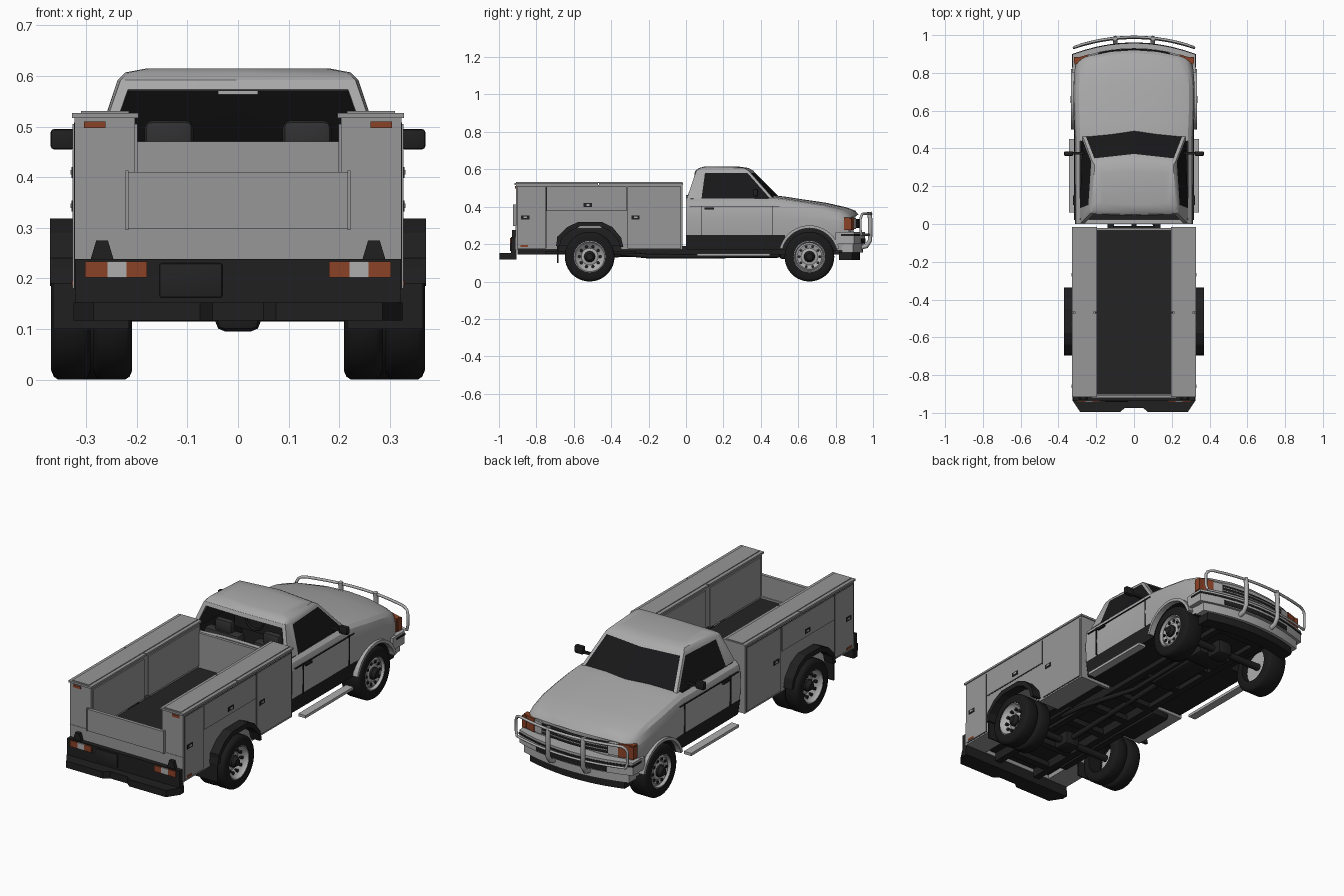
import bpy, bmesh, math

if "Cube" in bpy.data.objects:
    bpy.data.objects.remove(bpy.data.objects["Cube"])

def material(name, r, g, b):
    m = bpy.data.materials.new(name)
    m.diffuse_color = (r, g, b, 1)
    m.use_nodes = True
    m.node_tree.nodes["Principled BSDF"].inputs["Base Color"].default_value = m.diffuse_color
    return m

PAINT = material("cab grey paint", .40, .40, .40)
UTIL = material("utility body grey", .31, .31, .31)
TRIM = material("black trim", .014, .014, .015)
TYRE = material("tyre rubber", .010, .010, .010)
GLASS = material("dark glass", .009, .009, .010)
FLOOR = material("bed liner", .017, .017, .017)
ORANGE = material("orange lens", .26, .055, .02)
SILVER = material("silver metal", .42, .42, .42)
SEAT = material("seat fabric", .03, .03, .032)

def apply(o, kind, **kw):
    m = o.modifiers.new(kind, kind)
    for k, v in kw.items():
        setattr(m, k, v)
    bpy.context.view_layer.objects.active = o
    bpy.ops.object.modifier_apply(modifier=m.name)

def smooth(o, angle=35):
    o.data.shade_smooth()
    o.data.set_sharp_from_angle(angle=math.radians(angle))

def from_bm(name, bm, mats, mirror=False):
    me = bpy.data.meshes.new(name)
    bm.to_mesh(me)
    bm.free()
    o = bpy.data.objects.new(name, me)
    bpy.context.collection.objects.link(o)
    for m in mats if isinstance(mats, list) else [mats]:
        me.materials.append(m)
    if mirror:
        apply(o, 'MIRROR', use_mirror_merge=False)
    return o

def loft(name, rings, mats, mirror=False, caps=True, closed=False):
    """Skin a list of equally long point rings."""
    bm = bmesh.new()
    vs = [[bm.verts.new(p) for p in r] for r in rings]
    n, k = len(rings[0]), len(rings)
    for i in range(k if closed else k - 1):
        a, b = vs[i], vs[(i + 1) % k]
        for j in range(n):
            bm.faces.new((a[j], a[(j + 1) % n], b[(j + 1) % n], b[j]))
    if caps and not closed:
        bm.faces.new(vs[0])
        bm.faces.new(vs[-1])
    bmesh.ops.recalc_face_normals(bm, faces=bm.faces)
    return from_bm(name, bm, mats, mirror)

def box(name, x, y, z, mat, mirror=False, bevel=0):
    o = loft(name, [[(x[0], y[0], h), (x[1], y[0], h), (x[1], y[1], h), (x[0], y[1], h)] for h in z], mat, mirror)
    if bevel:
        apply(o, 'BEVEL', width=bevel, segments=2)
        smooth(o)
    return o

def prism_x(name, pts, x, mat, mirror=True):
    return loft(name, [[(h, a, b) for a, b in pts] for h in x], mat, mirror)

def lathe(name, prof, y, z, mat, mirror=True, n=36, closed=False):
    """Revolve (radius, x) points about a crosswise axis."""
    rings = [[(x, y + r * math.cos(2 * math.pi * i / n), z + r * math.sin(2 * math.pi * i / n)) for i in range(n)]
             for r, x in prof]
    o = loft(name, rings, mat, mirror, closed=closed)
    smooth(o)
    return o

def tube(name, pts, r, mat, mirror=False):
    cu = bpy.data.curves.new(name, 'CURVE')
    cu.dimensions = '3D'
    cu.bevel_depth, cu.bevel_resolution, cu.use_fill_caps = r, 2, True
    s = cu.splines.new('POLY')
    s.points.add(len(pts) - 1)
    for p, c in zip(s.points, pts):
        p.co = (*c, 1)
    o = bpy.data.objects.new(name, cu)
    bpy.context.collection.objects.link(o)
    bpy.ops.object.select_all(action='DESELECT')
    o.select_set(True)
    bpy.context.view_layer.objects.active = o
    bpy.ops.object.convert(target='MESH')
    o = bpy.context.view_layer.objects.active
    o.data.materials.clear()
    o.data.materials.append(mat)
    if mirror:
        apply(o, 'MIRROR', use_mirror_merge=False)
    smooth(o, 50)

def bow(x, yc, k=.055):
    return yc - k * (x / .31) ** 2

def bow_strip(name, x, z, yc, depth, mat, mirror=False, n=10):
    """Bar that follows the curved nose."""
    xs = [x[0] + (x[1] - x[0]) * i / n for i in range(n + 1)]
    o = loft(name, [[(h, bow(h, yc) - depth, z[0]), (h, bow(h, yc), z[0]), (h, bow(h, yc), z[1]),
                     (h, bow(h, yc) - depth, z[1])] for h in xs], mat, mirror)
    smooth(o)

# Cab lower body with hood
rings = []
for y, w, zt, zb, b in [(0, .313, .45, .17, 0), (.25, .315, .45, .17, 0), (.46, .315, .45, .17, 0), (.53, .318, .442, .17, 0),
                        (.62, .321, .428, .17, .005), (.75, .321, .409, .17, .02), (.86, .315, .384, .165, .045),
                        (.905, .309, .367, .165, .055), (.922, .303, .345, .165, .055)]:
    half = [(w - .015, zb), (w - .004, .25), (w, .33), (w - .003, zt - .05), (w - .012, zt - .022), (w - .03, zt - .006),
            (w - .07, zt + .002), (.12, zt + .010)]
    ring = [(0, zb)] + half + [(0, zt + .012)] + [(-a, c) for a, c in reversed(half)]
    rings.append([(a, y - b * (a / .31) ** 2, c) for a, c in ring])
cab = loft("cab_lower_body", rings, [PAINT, TRIM])
for p in cab.data.polygons:
    if p.normal.z < -.6 or (p.center.z < .25 and p.center.y < .53 and abs(p.normal.x) > .5):
        p.material_index = 1
cutters = [lathe("wheel_arch_cutter", [(.152, .19), (.152, .4)], .66, .135, [PAINT, TRIM]),
           box("cabin_cutter", (-.285, .285), (.025, .44), (.2, .6), [PAINT, TRIM])]
for c in cutters:
    for p in c.data.polygons:
        p.material_index = 1
    apply(cab, 'BOOLEAN', operation='DIFFERENCE', object=c, solver='EXACT')
    bpy.data.objects.remove(c)
smooth(cab, 28)

# Cab roof, pillars and windows
bm = bmesh.new()
vs = []
for z, half in [(.445, [(0, .505), (.272, .465), (.287, .07), (.283, .005), (0, 0)]),
                (.592, [(0, .36), (.222, .335), (.238, .09), (.232, .055), (0, .05)]),
                (.607, [(0, .335), (.208, .31), (.222, .1), (.215, .075), (0, .07)]),
                (.615, [(0, .28), (.17, .265), (.18, .12), (.17, .11), (0, .1)])]:
    vs.append([bm.verts.new((x, y, z)) for x, y in half + [(-x, y) for x, y in half[3:0:-1]]])
grid = [[bm.faces.new((a[j], a[(j + 1) % 8], b[(j + 1) % 8], b[j])) for j in range(8)] for a, b in zip(vs, vs[1:])]
bm.faces.new(vs[-1])
bmesh.ops.recalc_face_normals(bm, faces=bm.faces)
g = grid[0]
for panes, t in (([g[0], g[7]], .016), ([g[1]], .013), ([g[6]], .013), ([g[3], g[4]], .02)):
    bmesh.ops.inset_region(bm, faces=panes, thickness=t, depth=0, use_even_offset=True)
    for f in panes:
        f.material_index = 1
bmesh.ops.delete(bm, geom=[g[3], g[4]], context='FACES')
roof = from_bm("cab_roof_and_windows", bm, [PAINT, GLASS, TRIM, TRIM])
apply(roof, 'SOLIDIFY', thickness=.01, offset=-1, material_offset=2)
smooth(roof, 30)

# Cabin interior
box("seat_cushion", (.03, .25), (.08, .26), (.2, .30), SEAT, True, .015)
box("seat_back", (.04, .24), (.06, .12), (.25, .455), SEAT, True, .015)
box("headrest", (.088, .185), (.07, .11), (.44, .512), SEAT, True, .015)
box("dashboard", (-.28, .28), (.37, .45), (.33, .445), TRIM)
box("inside_mirror", (-.04, .04), (.31, .315), (.563, .583), SILVER)
lathe_pts = [(-.135 + .05 * math.cos(a * math.pi / 8), .33, .415 + .05 * math.sin(a * math.pi / 8)) for a in range(17)]
tube("steering_wheel", lathe_pts, .006, TRIM)

# Door seams, handles, mirrors, running boards
for y in (.085, .46):
    box("door_seam", (.30, .3175), (y - .0015, y + .0015), (.25, .405), TRIM, True)
box("side_moulding", (.30, .3172), (.02, .5), (.398, .402), TRIM, True)
box("door_handle", (.30, .322), (.10, .15), (.385, .395), TRIM, True)
box("mirror_head", (.322, .37), (.36, .385), (.455, .495), TRIM, True, .006)
box("mirror_arm", (.265, .325), (.368, .38), (.462, .474), TRIM, True)
box("running_board", (.303, .345), (.06, .45), (.137, .151), SILVER, True)

# Front fender lips
def arc(r, a0, a1, n=18):
    return [(.66 + r * math.cos(math.radians(a0 + (a1 - a0) * i / n)),
             .135 + r * math.sin(math.radians(a0 + (a1 - a0) * i / n))) for i in range(n + 1)]
prism_x("fender_lip", arc(.165, 15, 165) + arc(.15, 165, 15), (.305, .333), PAINT)

# Nose: grille, lamps, bumper, guard
bow_strip("grille", (-.19, .19), (.285, .335), .928, .02, TRIM)
for z in (.30, .318):
    bow_strip("grille_bar", (-.185, .185), (z, z + .004), .931, .01, SILVER)
bow_strip("headlamp", (.19, .24), (.28, .34), .929, .02, SILVER, True, 4)
bow_strip("turn_lamp", (.24, .315), (.275, .343), .931, .03, ORANGE, True, 5)
box("side_lamp", (.295, .318), (.853, .885), (.275, .338), ORANGE, True)
bow_strip("front_bumper", (-.325, .325), (.2, .265), .958, .07, PAINT)
bow_strip("bumper_stripe", (-.327, .327), (.243, .253), .961, .07, TRIM)
bow_strip("bumper_intake", (-.2, .2), (.205, .23), .961, .02, TRIM)
bow_strip("bumper_lower", (-.3, .3), (.155, .2), .945, .06, PAINT)
bow_strip("front_valance", (-.27, .27), (.115, .158), .93, .07, TRIM)
box("bumper_return", (.3, .325), (.8, .89), (.2, .262), PAINT, True)
ends = [(.31, .937, .25), (.318, .933, .275), (.318, .933, .335), (.31, .938, .352), (.295, .943, .36)]
span = [(x / 100, bow(x / 100, .99, .05), .362) for x in range(28, -29, -4)]
tube("guard_top_rail", ends + span + [(-x, y, z) for x, y, z in reversed(ends)], .007, SILVER)
tube("guard_lower_rail", [(x / 100, bow(x / 100, .985, .05), .25) for x in range(-31, 32, 2)], .006, SILVER)
tube("guard_upright", [(.1, .93, .18), (.1, .965, .19), (.1, .984, .22), (.1, .985, .33), (.1, .98, .372)], .012, SILVER, True)

# Wheels
def tyre(name, x0, x1, y):
    r = .133
    lathe(name, [(.084, x0), (.115, x0 - .001), (r - .006, x0 + .004), (r, x0 + .013), (r, x1 - .013), (r - .006, x1 - .004),
                 (.115, x1 + .001), (.084, x1)], y, r, TYRE, closed=True)
def rim(name, x, y, dish):
    lathe(name, [(.085, x - .07), (.087, x), (.08, x + .002), (.074, x - .012), (.066, x - .5 * dish), (.045, x - dish),
                 (.036, x - dish + .004)], y, .133, SILVER)
    lathe(name + "_hub", [(.03, x - dish - .01), (.03, x - dish + .014), (.018, x - dish + .03)], y, .133, TRIM, n=16)
    for i in range(10):
        a = i * math.pi / 5
        lathe(name + "_slot", [(.008, x - dish - .01), (.008, x - dish * .55 + .003)], y + .056 * math.cos(a),
              .133 + .056 * math.sin(a), TRIM, n=8)
tyre("front_tyre", .215, .322, .66)
rim("front_rim", .318, .66, .012)
tyre("rear_inner_tyre", .21, .285, -.515)
tyre("rear_outer_tyre", .292, .368, -.515)
rim("rear_rim", .364, -.515, .035)

# Utility body: cabinets, lids, doors
prism_x("side_cabinet", [(-.91, .17), (-.91, .517), (-.02, .517), (-.02, .17), (-.345, .17), (-.365, .23), (-.41, .285),
                         (-.455, .307), (-.575, .307), (-.625, .285), (-.675, .235), (-.685, .17)], (.203, .323), UTIL)
for y in ((-.917, -.47), (-.465, -.015)):
    box("cabinet_lid", (.197, .328), y, (.517, .527), UTIL, True)
    box("inner_panel", (.199, .205), (y[0] + .02, y[1] - .01), (.30, .505), UTIL, True)
box("lid_hinge_rail", (.215, .31), (-.91, -.02), (.527, .531), UTIL, True)
for y, z in (((-.9, -.75), (.18, .505)), ((-.742, -.32), (.38, .505)), ((-.31, -.03), (.18, .505))):
    box("cabinet_door_gap", (.32, .3236), (y[0] - .003, y[1] + .003), (z[0] - .003, z[1] + .003), TRIM, True)
    box("cabinet_door", (.32, .327), y, z, UTIL, True)
for y, z in ((-.86, .343), (-.525, .409), (-.27, .343)):
    box("latch_plate", (.32, .329), (y - .022, y + .022), (z - .011, z + .011), TRIM, True)
    box("latch", (.32, .331), (y - .008, y + .01), (z - .004, z + .005), SILVER, True)
box("side_reflector", (.32, .329), (-.885, -.845), (.185, .196), ORANGE, True)
box("bed_floor", (-.205, .205), (-.905, -.02), (.275, .29), FLOOR)
box("bed_front_wall", (-.205, .205), (-.035, -.02), (.17, .47), UTIL)
box("rear_panel", (-.323, .323), (-.912, -.9), (.17, .30), UTIL)
box("tailgate", (-.216, .216), (-.922, -.905), (.298, .41), UTIL)
box("tailgate_edge", (.216, .222), (-.925, -.905), (.296, .413), UTIL, True)
box("rear_marker", (.262, .304), (-.914, -.905), (.497, .51), ORANGE, True)

# Rear wheel flares and mud flaps
outer = [(-.695, .19), (-.687, .24), (-.637, .29), (-.578, .318), (-.45, .318), (-.395, .292), (-.347, .235), (-.335, .185)]
inner = [(-.352, .185), (-.366, .228), (-.41, .272), (-.458, .293), (-.57, .293), (-.62, .27), (-.665, .23), (-.675, .19)]
prism_x("rear_flare", outer + inner, (.318, .371), TRIM)
box("mud_flap", (.215, .365), (-.69, -.683), (.1, .24), TRIM, True)

# Rear bumper, lamps, plate
half = [(.05, -.975), (.075, -.996), (.285, -.996), (.325, -.935), (.325, -.905)]
step = half + [(-x, y) for x, y in reversed(half)]
loft("rear_step_bumper", [[(x, y, z) for x, y in step] for z in (.117, .152)], TRIM)
box("rear_bumper_panel", (-.322, .322), (-.936, -.905), (.14, .238), TRIM)
box("plate_holder", (-.155, -.031), (-.942, -.93), (.162, .23), FLOOR, False, .004)
for x, m in (((.18, .22), ORANGE), ((.22, .258), SILVER), ((.258, .302), ORANGE)):
    box("tail_lamp", x, (-.942, -.93), (.202, .233), m, True)
loft("bumper_bracket", [[(a, y, z) for a, z in ((.245, .235), (.292, .235), (.28, .275), (.257, .275))]
                        for y in (-.93, -.905)], TRIM, True)

# Chassis and drivetrain
box("frame_rail", (.105, .14), (-.9, .88), (.145, .19), TRIM, True)
for y in (-.8, -.63, -.38, -.2, -.03, .2, .42, .8):
    box("cross_member", (-.14, .14), (y - .02, y + .02), (.15, .18), TRIM)
box("bed_support", (-.2, .2), (-.9, -.03), (.19, .276), TRIM)
for y in (-.515, .66):
    tube("axle", [(-.25, y, .133), (.25, y, .133)], .018, TRIM)
    box("differential", (-.045, .045), (y - .05, y + .05), (.095, .175), TRIM, False, .02)
box("leaf_spring", (.155, .19), (-.75, -.27), (.148, .163), TRIM, True)
tube("drive_shaft", [(0, -.5, .14), (0, .25, .16)], .014, TRIM)
box("gearbox", (-.06, .06), (.2, .5), (.125, .2), TRIM, False, .015)
box("engine_sump", (-.09, .09), (.5, .62), (.12, .2), TRIM, False, .015)
box("fuel_tank", (-.25, -.15), (-.3, -.03), (.14, .24), TRIM, False, .012)
tube("exhaust_pipe", [(.08, .5, .14), (.08, .1, .135), (.17, -.2, .135), (.17, -.35, .15)], .012, TRIM)
